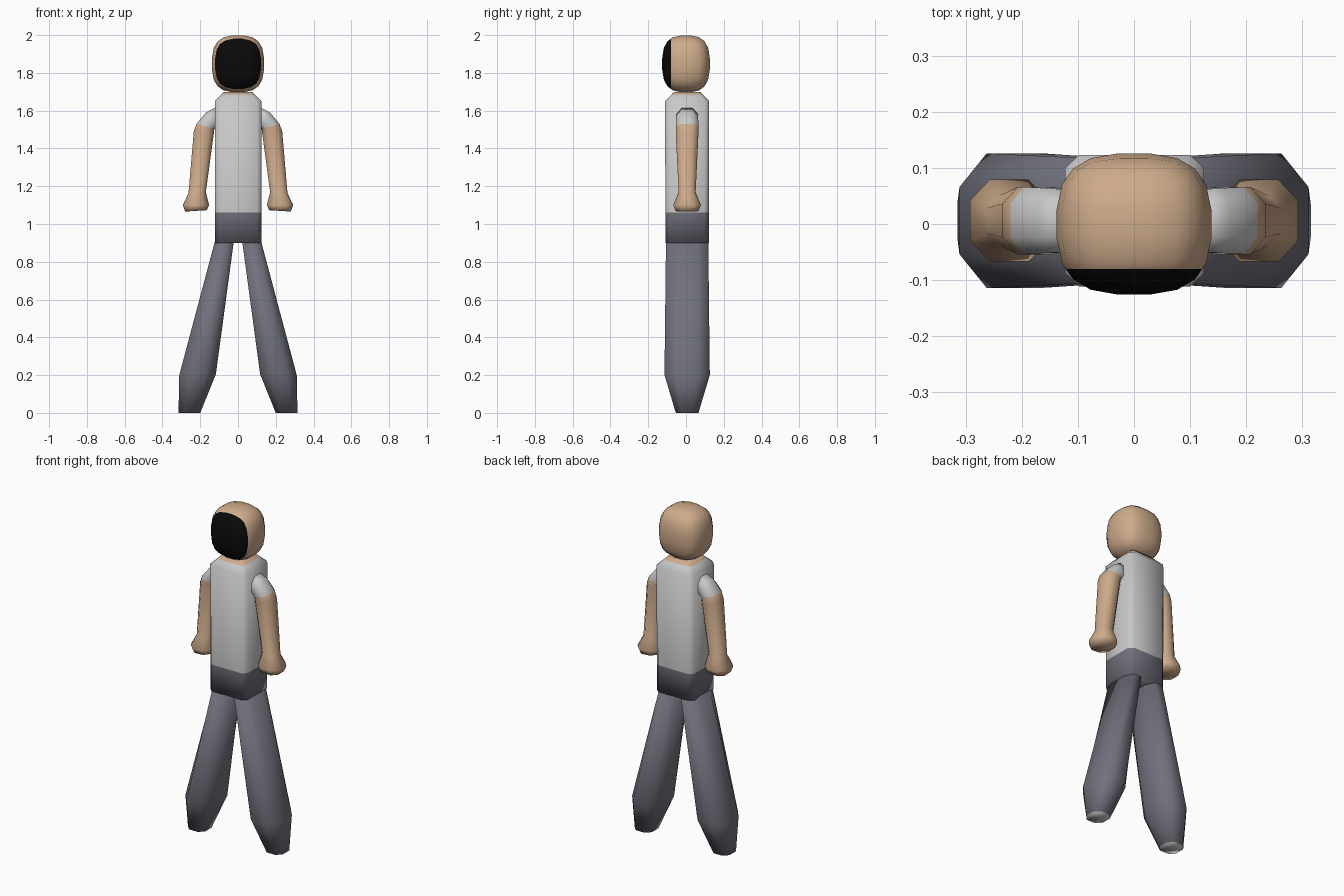
import bpy, bmesh
from mathutils import Vector

if "Cube" in bpy.data.objects:
    bpy.data.objects.remove(bpy.data.objects["Cube"])


def material(name, rgb):
    m = bpy.data.materials.new(name)
    m.diffuse_color = (*rgb, 1)
    m.use_nodes = True
    m.node_tree.nodes["Principled BSDF"].inputs["Base Color"].default_value = m.diffuse_color
    return m


SKIN = material("skin", (0.62, 0.41, 0.26))
SHIRT = material("light_grey_shirt", (0.58, 0.58, 0.58))
TROUSERS = material("slate_trousers", (0.165, 0.165, 0.205))
BLACK = material("black_face", (0.003, 0.003, 0.003))


def finish(name, bm, mats, mirror=False):
    bmesh.ops.recalc_face_normals(bm, faces=bm.faces)
    for f in bm.faces:
        f.smooth = True
    me = bpy.data.meshes.new(name)
    bm.to_mesh(me)
    bm.free()
    for m in mats:
        me.materials.append(m)
    ob = bpy.data.objects.new(name, me)
    bpy.context.collection.objects.link(ob)
    if mirror:
        ob.modifiers.new("mirror", 'MIRROR')
    return ob


def loft(name, rings, bands, mats, cap_mats, corner=0.5, cy=0.006, mirror=False):
    """Eight-sided tube; each ring = (inner x, inner z, outer x, outer z, half depth)."""
    k = corner
    octagon = [(1, -k), (1, k), (k, 1), (-k, 1), (-1, k), (-1, -k), (-k, -1), (k, -1)]
    bm = bmesh.new()
    loops = []
    for xi, zi, xo, zo, ry in rings:
        a, b = Vector((xi, cy, zi)), Vector((xo, cy, zo))
        mid, half = (a + b) / 2, (b - a) / 2
        loops.append([bm.verts.new(mid + half * u + Vector((0, ry * v, 0))) for u, v in octagon])
    for lo, hi, band in zip(loops, loops[1:], bands):
        for i in range(8):
            j = (i + 1) % 8
            bm.faces.new((lo[i], lo[j], hi[j], hi[i])).material_index = band
    for loop, band in zip((loops[0], loops[-1]), cap_mats):
        bm.faces.new(loop).material_index = band
    return finish(name, bm, mats, mirror)


# Torso: waist, shirt, shoulder chamfer and short neck
torso = [(-0.123, 0.90, 0.125, 0.90, 0.115), (-0.123, 1.06, 0.125, 1.06, 0.115),
         (-0.123, 1.65, 0.125, 1.65, 0.117), (-0.09, 1.685, 0.09, 1.685, 0.083),
         (-0.075, 1.70, 0.075, 1.70, 0.07)]
loft("torso", torso, [0, 1, 1, 2], [TROUSERS, SHIRT, SKIN], (0, 2), corner=0.8)

# Legs: flared tubes with pale soles
legs = [(0.20, 0.0, 0.315, 0.0, 0.06), (0.117, 0.205, 0.311, 0.20, 0.12),
        (0.022, 0.91, 0.122, 0.91, 0.112)]
loft("legs", legs, [0, 0], [TROUSERS, SHIRT], (1, 0), mirror=True)

# Arms: sleeve, forearm and flared hand
arms = [(0.11, 1.50, 0.115, 1.62, 0.055), (0.12, 1.505, 0.17, 1.59, 0.058),
        (0.125, 1.505, 0.220, 1.53, 0.06), (0.128, 1.48, 0.234, 1.49, 0.06),
        (0.170, 1.17, 0.262, 1.165, 0.045), (0.153, 1.10, 0.292, 1.10, 0.073),
        (0.165, 1.073, 0.280, 1.066, 0.06)]
loft("arms", arms, [0, 0, 1, 1, 1, 1], [SHIRT, SKIN], (0, 1), mirror=True)

# Head: rounded block with a black front
bm = bmesh.new()
bmesh.ops.create_cube(bm, size=2)
bmesh.ops.subdivide_edges(bm, edges=bm.edges[:], cuts=4, use_grid_fill=True)
n = 2.8
for v in bm.verts:
    r = sum(abs(c) ** n for c in v.co) ** (1 / n)
    p = v.co / r
    v.co = (p.x * 0.139, p.y * 0.127, 1.848 + p.z * 0.152)
bmesh.ops.bisect_plane(bm, geom=bm.verts[:] + bm.edges[:] + bm.faces[:],
                       plane_co=(0, -0.08, 0), plane_no=(0, 1, 0))
for f in bm.faces:
    f.material_index = int(f.calc_center_median().y < -0.08)
finish("head", bm, [SKIN, BLACK])
